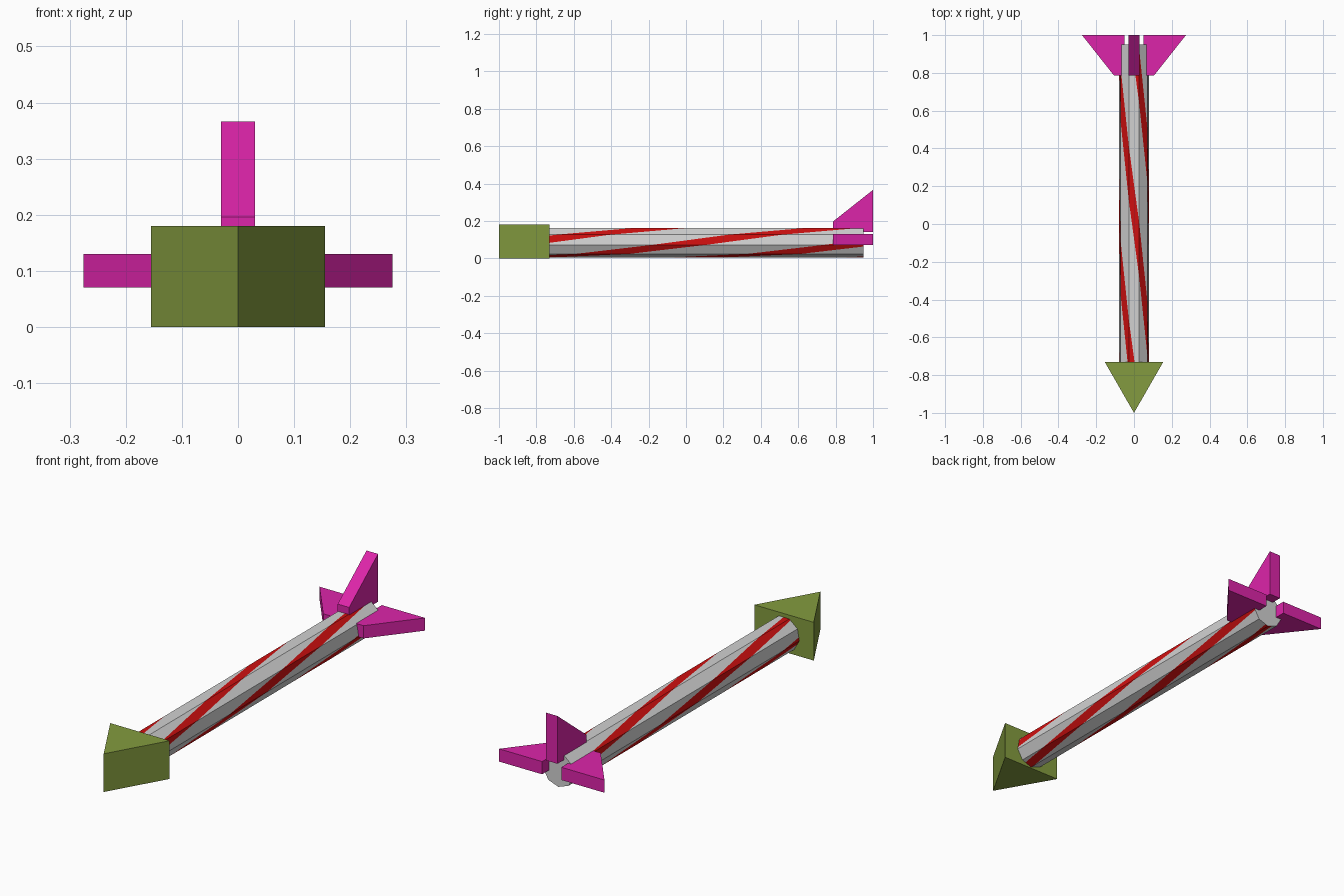
import bpy, bmesh, math
from mathutils import Vector

if "Cube" in bpy.data.objects:
    bpy.data.objects.remove(bpy.data.objects["Cube"])


def material(name, rgb):
    m = bpy.data.materials.new(name)
    m.diffuse_color = (*rgb, 1)
    m.use_nodes = True
    m.node_tree.nodes["Principled BSDF"].inputs["Base Color"].default_value = m.diffuse_color
    return m


GREY = material("light grey", (0.64, 0.64, 0.64))
RED = material("red", (0.62, 0.005, 0.005))
OLIVE = material("olive green", (0.23, 0.33, 0.05))
PINK = material("magenta", (0.72, 0.018, 0.40))


def add_object(name, bm, mats):
    bmesh.ops.recalc_face_normals(bm, faces=bm.faces)
    me = bpy.data.meshes.new(name)
    bm.to_mesh(me)
    bm.free()
    for m in mats:
        me.materials.append(m)
    ob = bpy.data.objects.new(name, me)
    bpy.context.collection.objects.link(ob)
    return ob


def prism(name, points, extrude, mat):
    bm = bmesh.new()
    face = bm.faces.new([bm.verts.new(p) for p in points])
    new = bmesh.ops.extrude_face_region(bm, geom=[face])["geom"]
    bmesh.ops.translate(bm, vec=extrude,
                        verts=[v for v in new if isinstance(v, bmesh.types.BMVert)])
    return add_object(name, bm, [mat])


# Arrow head: triangular prism
prism("arrow_head", [(0, -1, 0), (0.155, -0.73, 0), (-0.155, -0.73, 0)], (0, 0, 0.18), OLIVE)

# Fins: one profile as (distance from axis, y), used three times
FIN = [(0.05, 0.785), (0.105, 0.785), (0.275, 1.0), (0.05, 1.0)]
for name, side in (("right_fin", 1), ("left_fin", -1)):
    prism(name, [(side * d, y, 0.07) for d, y in FIN], (0, 0, 0.06), PINK)
prism("top_fin", [(-0.03, y, 0.091 + d) for d, y in FIN], (0.06, 0, 0), PINK)

# Shaft: nine-sided, laid out flat, cut along slanted stripe edges, then rolled up
SIDES, R, ZC, Y0, Y1 = 9, 0.081, 0.086, -0.74, 0.95
STEP, TWIST, HALF = 360 / SIDES, 98, 14


def stripe_phase(t, y):
    return STEP * t + TWIST * (y - 0.78)


bm = bmesh.new()
for i in range(SIDES):
    bm.faces.new([bm.verts.new((x, y, 0)) for x, y in
                  ((i, Y0), (i + 1, Y0), (i + 1, Y1), (i, Y1))])
bmesh.ops.remove_doubles(bm, verts=bm.verts, dist=1e-4)
for k in range(-2, 6):
    for edge in (90 * k - HALF, 90 * k + HALF):
        bmesh.ops.bisect_plane(bm, geom=bm.verts[:] + bm.edges[:] + bm.faces[:],
                               dist=1e-5, plane_co=(edge / STEP, 0.78, 0),
                               plane_no=Vector((STEP, TWIST, 0)).normalized())
for f in bm.faces:
    c = f.calc_center_median()
    phase = (stripe_phase(c.x, c.y) + 45) % 90 - 45
    f.material_index = 1 if abs(phase) < HALF else 0


def corner(i):
    a = math.radians(20 + STEP * i)
    return Vector((R * math.sin(a), 0, ZC + R * math.cos(a)))


for v in bm.verts:
    i = min(int(v.co.x + 1e-5), SIDES - 1)
    p = corner(i).lerp(corner(i + 1), v.co.x - i)
    v.co = (p.x, v.co.y, p.z)
bmesh.ops.remove_doubles(bm, verts=bm.verts, dist=1e-4)
# End caps
caps = bmesh.ops.holes_fill(bm, edges=[e for e in bm.edges if e.is_boundary], sides=0)
for f in caps["faces"]:
    f.material_index = 0
add_object("striped_shaft", bm, [GREY, RED])
